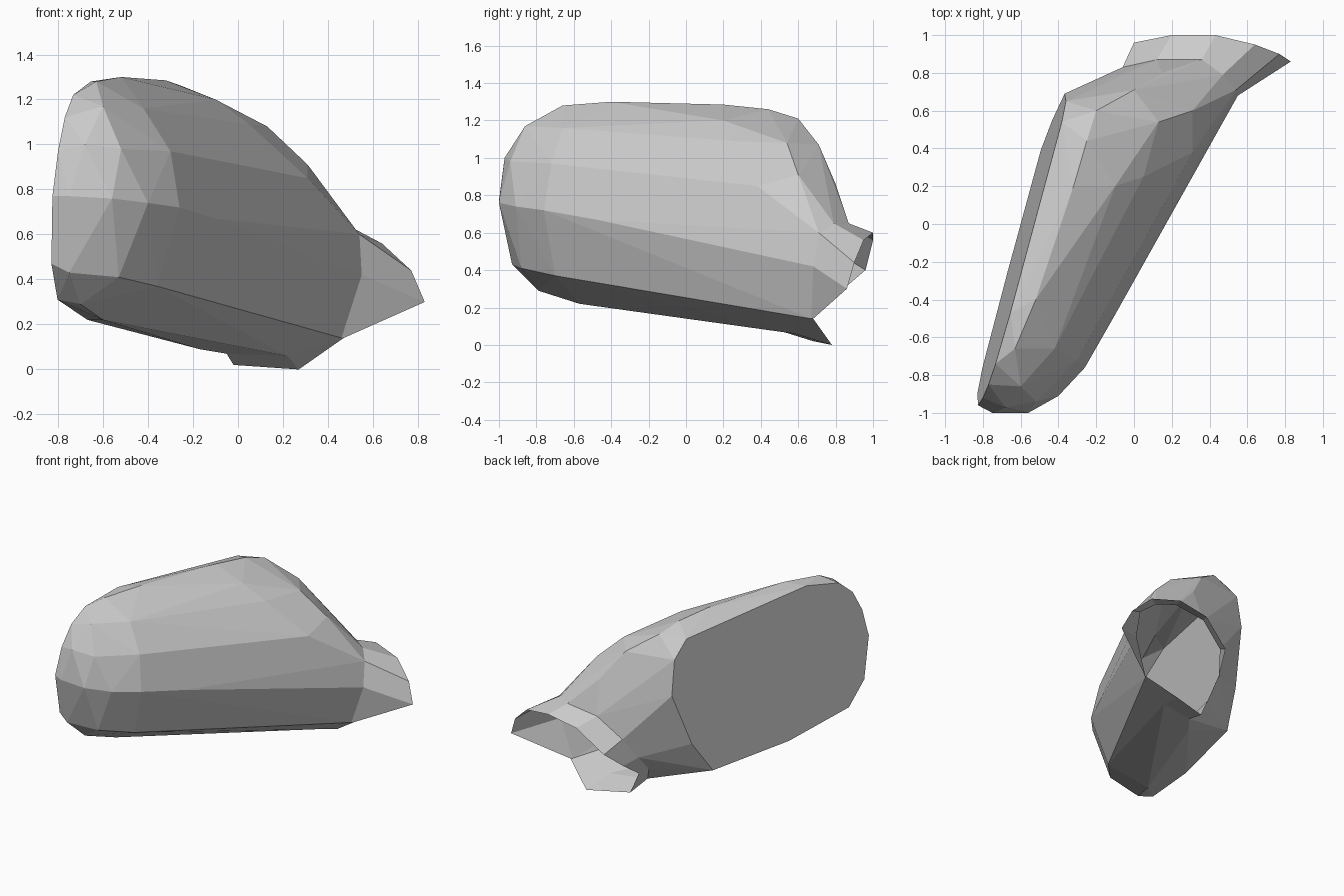
import bpy, bmesh
from mathutils import Vector

if "Cube" in bpy.data.objects:
    bpy.data.objects.remove(bpy.data.objects["Cube"])


def make_object(name, bm):
    bmesh.ops.recalc_face_normals(bm, faces=bm.faces)
    mesh = bpy.data.meshes.new(name)
    bm.to_mesh(mesh)
    bm.free()
    obj = bpy.data.objects.new(name, mesh)
    bpy.context.collection.objects.link(obj)
    return obj


# flat face outline (y, z), lying on a tilted plane
face_outline = [(.54, 1.2), (-.47, 1.28), (-.74, 1.22), (-.85, 1.12), (-.92, .97),
                (-.96, .77), (-.90, .47), (-.76, .31), (-.25, .22), (.39, .2),
                (.55, .44), (.69, .83), (.65, 1.08)]
flat_face = [(-.615 + .275 * y + .07 * z, y, z) for y, z in face_outline]

# crease lines running along the shell from the nose to the mount
widest_crease = [(-.75, -1, .77), (-.56, -1, .76), (-.4, -.91, .74),
                 (-.26, -.76, .72), (-.1, -.48, .67), (.3, .25, .51)]
upper_crease = [(-.68, -.97, 1.0), (-.52, -.94, .98), (-.3, -.72, .97), (.31, .38, .85)]
shoulder_crease = [(-.6, -.86, 1.17), (-.42, -.66, 1.16), (-.1, .2, 1.2),
                   (.05, .25, 1.09), (.13, .54, 1.08)]
top_crease = [(-.63, -.66, 1.28), (-.52, -.4, 1.3), (-.32, .2, 1.285),
              (-.25, .44, 1.26), (-.2, .6, 1.21)]
back_crease = [(0, .71, 1.07), (.15, .8, .86), (.31, .6, .91)]
lower_crease = [(-.75, -.93, .43), (-.53, -.88, .41), (-.36, -.7, .37), (.22, .3, .22)]
bottom_crease = [(-.7, -.79, .29), (-.6, -.57, .22), (-.17, .37, .09)]

# neck opening and the flared lip that grows out of it, matched point for point
neck = [(.55, .68, .42), (.54, .71, .6), (.47, .79, .65), (.36, .87, .65),
        (.12, .87, .62), (-.06, .83, .48), (-.13, .74, .33), (-.13, .62, .2),
        (-.05, .52, .07), (.22, .58, .06), (.46, .67, .14)]
lip = [(.83, .86, .30), (.77, .90, .44), (.64, .95, .56), (.43, 1, .60),
       (.2, 1, .56), (0, .96, .40), (-.06, .82, .28), (-.09, .68, .18),
       (-.02, .68, .02), (.27, .78, 0), (.47, .68, .14)]

# shell: hull over the creases, opened at the neck
bm = bmesh.new()
for p in (flat_face + widest_crease + upper_crease + shoulder_crease + top_crease
          + back_crease + lower_crease + bottom_crease + neck):
    bm.verts.new(p)
bmesh.ops.convex_hull(bm, input=bm.verts[:])
bmesh.ops.delete(bm, geom=[v for v in bm.verts if not v.link_faces], context='VERTS')
neck_points = [Vector(p) for p in neck]


def on_neck(v):
    return any((v.co - p).length < 1e-4 for p in neck_points)


bmesh.ops.delete(bm, geom=[f for f in bm.faces if all(on_neck(v) for v in f.verts)],
                 context='FACES')
bmesh.ops.dissolve_limit(bm, angle_limit=.03, verts=bm.verts[:], edges=bm.edges[:])
make_object("mirror_housing", bm)

# flared mounting lip
bm = bmesh.new()
inner = [bm.verts.new(p) for p in neck]
outer = [bm.verts.new(p) for p in lip]
for i in range(len(neck)):
    j = (i + 1) % len(neck)
    bm.faces.new((inner[i], inner[j], outer[j], outer[i]))
make_object("mount_flare", bm)
